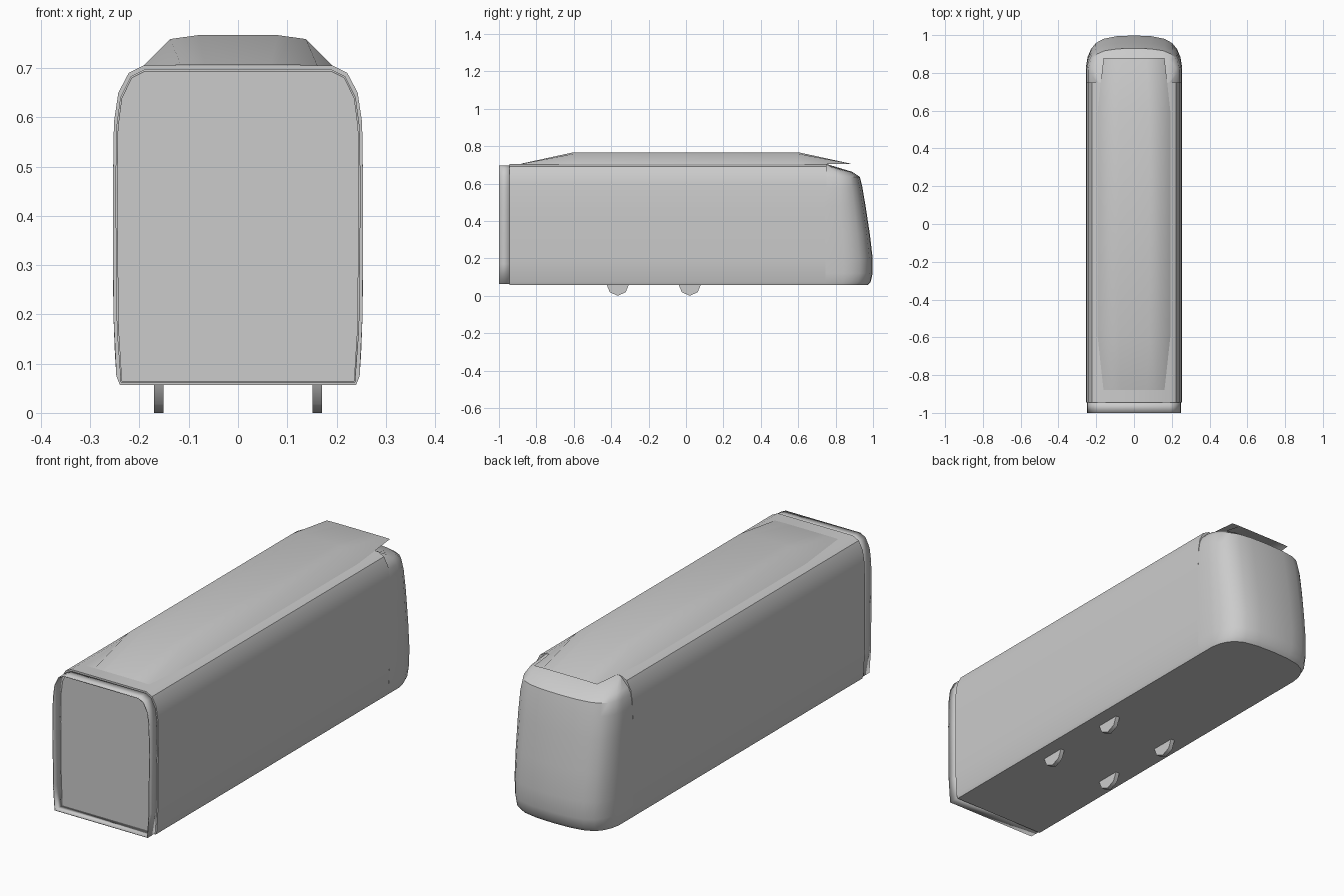
import bpy, bmesh

cube = bpy.data.objects.get("Cube")
if cube:
    bpy.data.objects.remove(cube)

grey = bpy.data.materials.new("light grey")
grey.use_nodes = True
grey.diffuse_color = (0.6, 0.6, 0.6, 1)
grey.node_tree.nodes["Principled BSDF"].inputs["Base Color"].default_value = (0.6, 0.6, 0.6, 1)


def loft(name, rings, closed=True, caps=(), angle=0.6):
    """Skin a list of equal-length point rings and cap the chosen ends."""
    bm = bmesh.new()
    rows = [[bm.verts.new(p) for p in ring] for ring in rings]
    n = len(rows[0])
    for a, b in zip(rows, rows[1:]):
        for i in range(n if closed else n - 1):
            j = (i + 1) % n
            bm.faces.new((a[i], a[j], b[j], b[i]))
    for end in caps:
        bm.faces.new(rows[end])
    bmesh.ops.remove_doubles(bm, verts=bm.verts, dist=0.0005)
    bmesh.ops.recalc_face_normals(bm, faces=bm.faces)
    if not closed and sum(f.normal.z for f in bm.faces) < 0:
        bmesh.ops.reverse_faces(bm, faces=bm.faces)
    mesh = bpy.data.meshes.new(name)
    bm.to_mesh(mesh)
    bm.free()
    mesh.materials.append(grey)
    obj = bpy.data.objects.new(name, mesh)
    bpy.context.collection.objects.link(obj)
    bpy.ops.object.select_all(action="DESELECT")
    obj.select_set(True)
    bpy.context.view_layer.objects.active = obj
    bpy.ops.object.shade_smooth_by_angle(angle=angle)
    return obj


def mirrored(half):
    """Complete a half outline given from the +x side."""
    return half + [(-x, h) for x, h in reversed(half) if x > 0]


# Carriage body: constant section with rounded shoulders
section = mirrored([(0.24, 0.057), (0.247, 0.075), (0.253, 0.2), (0.254, 0.45),
                    (0.252, 0.59), (0.243, 0.65), (0.222, 0.69), (0.192, 0.705)])
loft("carriage_body", [[(x, y, z) for x, z in section] for y in (-0.945, 0.75)], caps=(0, -1))

# Open gangway sleeve around the recessed end wall
sleeve = mirrored([(0.238, 0.062), (0.246, 0.17), (0.249, 0.45), (0.247, 0.58),
                   (0.239, 0.64), (0.218, 0.683), (0.19, 0.697)])
gangway = loft("gangway_sleeve", [[(x, y, z) for x, z in sleeve] for y in (-1, -0.94)])
solid = gangway.modifiers.new("Wall", "SOLIDIFY")
solid.thickness = 0.004

# Rounded cab nose: stacked plan outlines (height, half width, tip)
plan = mirrored([(1, 0), (1, 0.38), (0.97, 0.55), (0.9, 0.72), (0.8, 0.84),
                 (0.64, 0.93), (0.36, 0.985), (0, 1)])
levels = [(0.057, 0.24, 0.972), (0.075, 0.247, 0.988), (0.12, 0.25, 0.998),
          (0.2, 0.253, 0.998), (0.33, 0.254, 0.983), (0.48, 0.254, 0.96),
          (0.58, 0.251, 0.943), (0.635, 0.243, 0.93), (0.662, 0.23, 0.89), (0.704, 0.19, 0.752)]
loft("cab_nose", [[(x * w, 0.745 + t * (tip - 0.745), z) for x, t in plan]
                  for z, w, tip in levels], caps=(0, -1))

# Roof fairing: thin shell tapering to the roof at both ends
dome = mirrored([(0.192, 0), (0.138, 0.87), (0.08, 1), (0, 1)])
loft("roof_fairing", [[(x * wide, y, 0.705 + 0.062 * h * tall) for x, h in dome]
                      for y, wide, tall in ((-0.88, 0.84, 0.02), (-0.6, 1, 1),
                                            (0.6, 1, 1), (0.88, 0.84, 0.02))], closed=False)

# Wheels: thin discs showing below the floor
rim = [(-0.06, 0.06), (-0.042, 0.018), (0, 0), (0.042, 0.018), (0.06, 0.06)]
for side, label in ((1, "left"), (-1, "right")):
    for y, place in ((-0.365, "front"), (0.02, "rear")):
        loft(f"{place}_{label}_wheel",
             [[(x * side, y + dy, z) for dy, z in rim] for x in (0.151, 0.171)],
             caps=(0, -1), angle=0.9)
